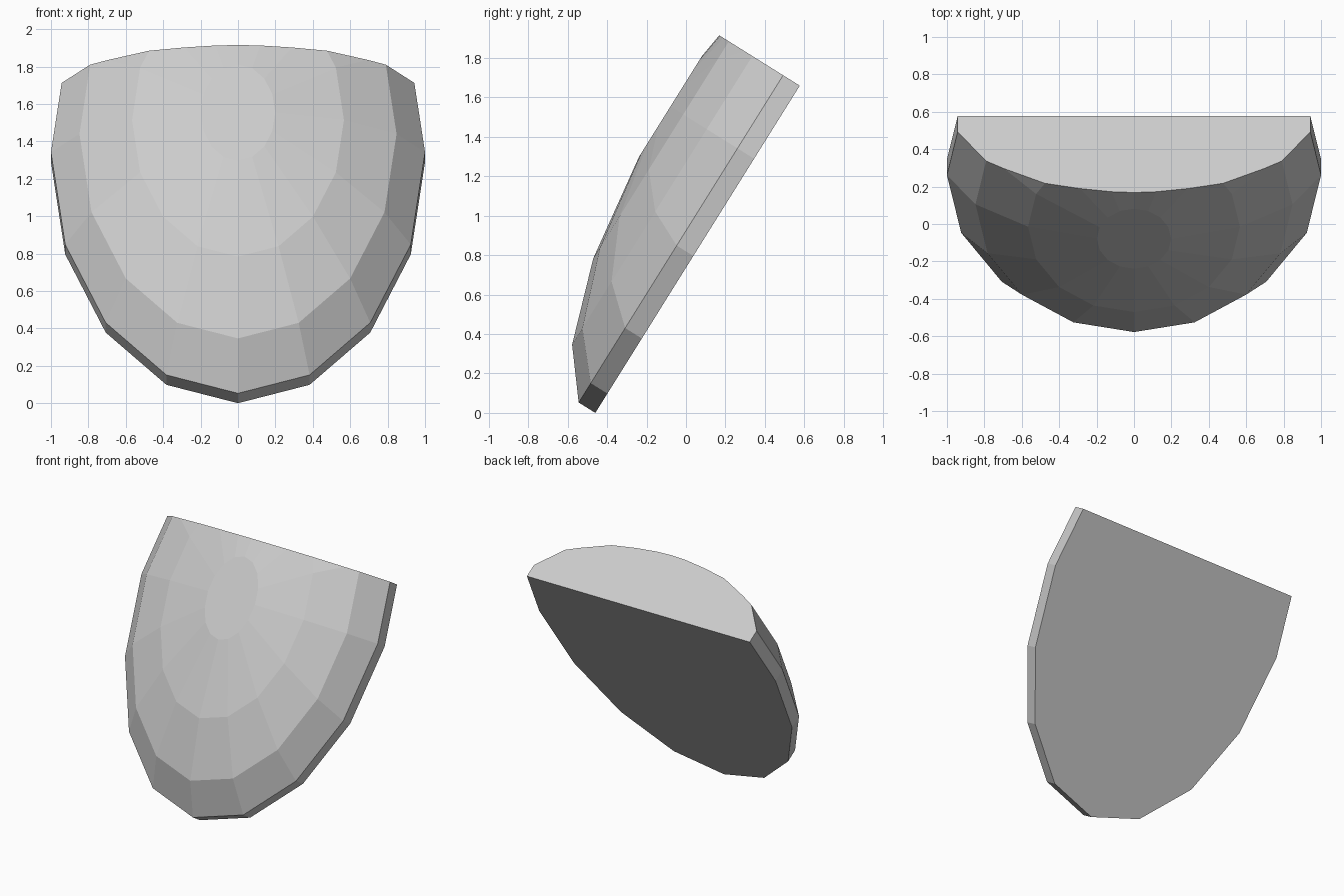
import bpy, bmesh, math
from mathutils import Matrix, Vector

if "Cube" in bpy.data.objects:
    bpy.data.objects.remove(bpy.data.objects["Cube"])

SEGMENTS = 16
HALF_WIDTH, HALF_LENGTH, DEPTH = 1.0, 1.52, 0.51
CUT = 1.957             # length at which the oval dome is sliced off
TILT = math.radians(58)

bm = bmesh.new()

# Rings of a flattened dome: straight rim first, then four shrinking rings
angles = [math.radians(a) for a in (78.75, 56.25, 33.75, 11.25)]
rim = math.sin(angles[0])
levels = [(1.0, 0.0)] + [(math.sin(a) / rim, DEPTH * math.cos(a)) for a in angles]
rings = []
for r, w in levels:
    ring = []
    for k in range(SEGMENTS):
        t = 2 * math.pi * k / SEGMENTS
        ring.append(bm.verts.new((HALF_WIDTH * r * math.sin(t),
                                  HALF_LENGTH * (1 - r * math.cos(t)), w)))
    rings.append(ring)
for low, high in zip(rings, rings[1:]):
    for k in range(SEGMENTS):
        n = (k + 1) % SEGMENTS
        bm.faces.new((low[k], low[n], high[n], high[k]))
bm.faces.new(rings[-1])
bm.faces.new(rings[0][::-1])

# Slice the far end off square and close it
cut = bmesh.ops.bisect_plane(bm, geom=bm.verts[:] + bm.edges[:] + bm.faces[:],
                             plane_co=Vector((0, CUT, 0)), plane_no=Vector((0, 1, 0)),
                             clear_outer=True)
edges = [e for e in cut["geom_cut"] if isinstance(e, bmesh.types.BMEdge)]
bmesh.ops.contextual_create(bm, geom=edges)
bmesh.ops.recalc_face_normals(bm, faces=bm.faces[:])

# Lean it back, standing on its tip
bm.transform(Matrix.Translation((0, -0.46, 0)) @ Matrix.Rotation(TILT, 4, 'X'))

mesh = bpy.data.meshes.new("domed_plate")
bm.to_mesh(mesh)
bm.free()
plate = bpy.data.objects.new("domed_plate", mesh)
bpy.context.collection.objects.link(plate)

grey = bpy.data.materials.new("light grey")
grey.diffuse_color = (0.6, 0.6, 0.6, 1)
grey.use_nodes = True
grey.node_tree.nodes["Principled BSDF"].inputs["Base Color"].default_value = grey.diffuse_color
mesh.materials.append(grey)
